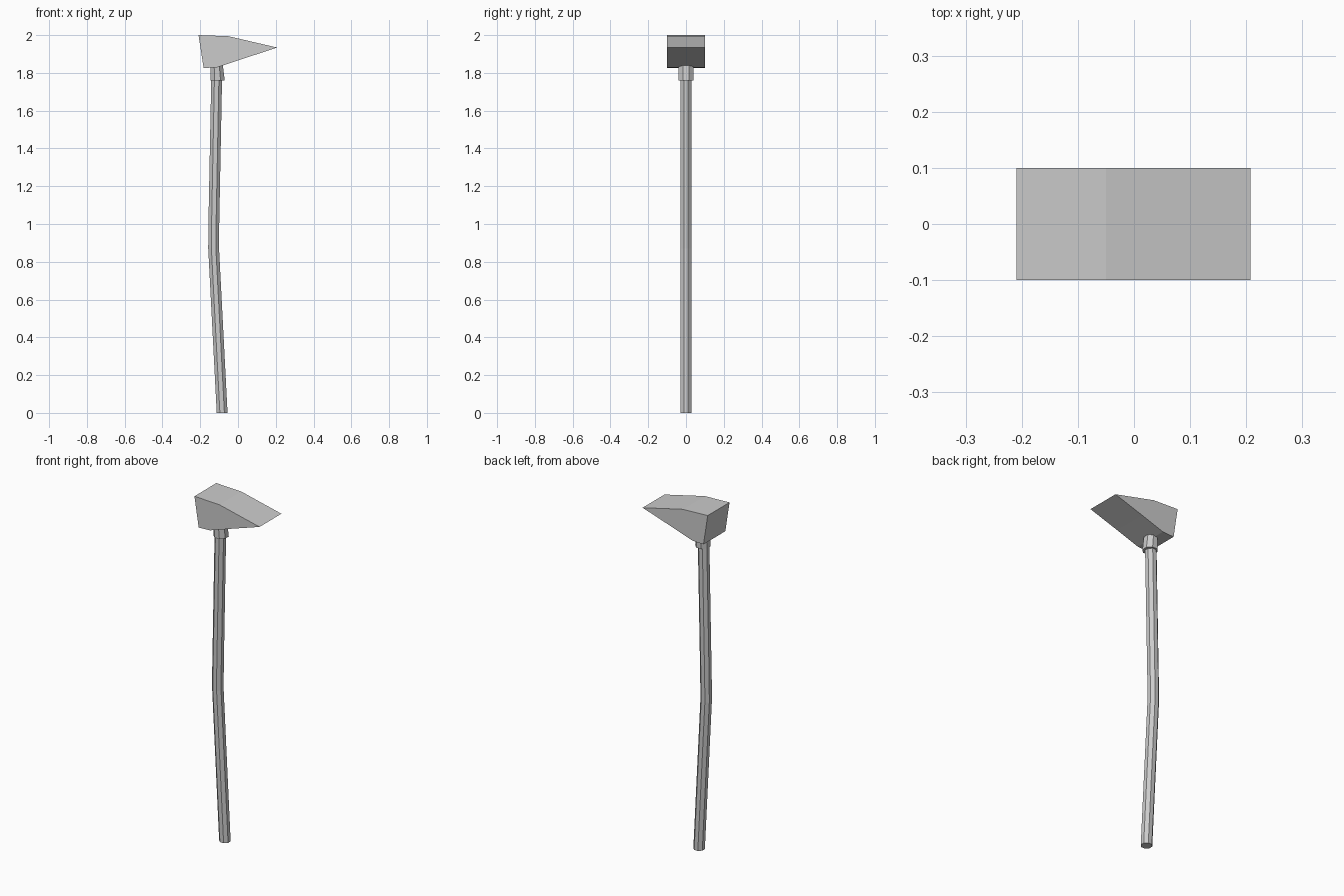
import bpy, bmesh, math

if "Cube" in bpy.data.objects:
    bpy.data.objects.remove(bpy.data.objects["Cube"])


def loft(name, rings, sides):
    """Tube through rings of (x, z, x radius, y radius), capped at both ends."""
    bm = bmesh.new()
    loops = []
    for x, z, rx, ry in rings:
        angles = [2 * math.pi * (i + 0.5) / sides for i in range(sides)]
        loops.append([bm.verts.new((x + rx * math.cos(a), ry * math.sin(a), z)) for a in angles])
    for a, b in zip(loops, loops[1:]):
        for i in range(sides):
            j = (i + 1) % sides
            bm.faces.new((a[i], a[j], b[j], b[i]))
    bm.faces.new(loops[0][::-1])
    bm.faces.new(loops[-1])
    return finish(name, bm)


def finish(name, bm):
    bmesh.ops.recalc_face_normals(bm, faces=bm.faces[:])
    mesh = bpy.data.meshes.new(name)
    bm.to_mesh(mesh)
    bm.free()
    obj = bpy.data.objects.new(name, mesh)
    bpy.context.collection.objects.link(obj)
    return obj


# Wedge-shaped head: side profile extruded across y
profile = [(-0.209, 2.0), (-0.05, 1.994), (0.208, 1.934),
           (0.03, 1.876), (-0.11, 1.829), (-0.182, 1.826)]
bm = bmesh.new()
face = bm.faces.new([bm.verts.new((x, -0.1, z)) for x, z in profile])
side = bmesh.ops.extrude_face_region(bm, geom=[face])
new_verts = [g for g in side["geom"] if isinstance(g, bmesh.types.BMVert)]
bmesh.ops.translate(bm, vec=(0, 0.2, 0), verts=new_verts)
# The extrusion keeps the starting face as the second cap
finish("axe_head", bm)

# Gently bowed handle
path = [(-0.084, 0.0), (-0.129, 0.87), (-0.128, 1.0), (-0.113, 1.77), (-0.112, 1.83)]
loft("handle", [(x, z, 0.031, 0.031) for x, z in path], 8)

# Collar joining handle and head
loft("collar", [(-0.108, 1.76, 0.041, 0.042), (-0.113, 1.845, 0.035, 0.042)], 8)
